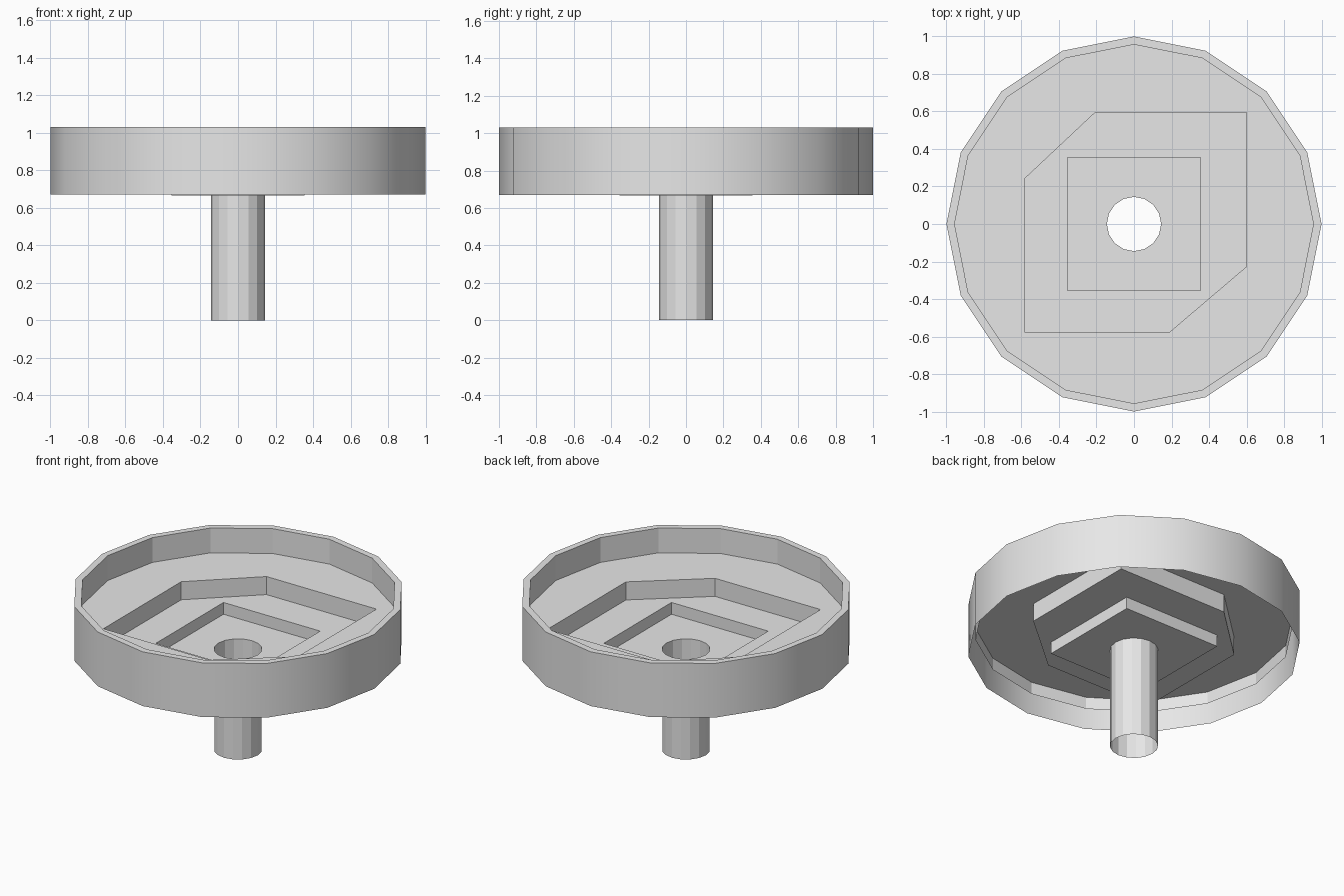
import bpy, bmesh
from math import cos, sin, pi

cube = bpy.data.objects.get("Cube")
if cube:
    bpy.data.objects.remove(cube, do_unlink=True)

grey = bpy.data.materials.new("plain grey")
grey.use_nodes = True
grey.diffuse_color = (0.8, 0.8, 0.8, 1)
grey.node_tree.nodes["Principled BSDF"].inputs["Base Color"].default_value = (0.8, 0.8, 0.8, 1)


def circle(radius, sides=16):
    return [(radius * cos(2 * pi * i / sides), radius * sin(2 * pi * i / sides)) for i in range(sides)]


def finish(name, bm, smooth=False):
    mesh = bpy.data.meshes.new(name)
    bm.to_mesh(mesh)
    bm.free()
    mesh.materials.append(grey)
    mesh.polygons.foreach_set("use_smooth", [smooth] * len(mesh.polygons))
    bpy.context.collection.objects.link(bpy.data.objects.new(name, mesh))


def wall(name, outline, low, high, inward=False, smooth=False):
    """Open vertical sheet following a closed outline."""
    bm = bmesh.new()
    a = [bm.verts.new((x, y, low)) for x, y in outline]
    b = [bm.verts.new((x, y, high)) for x, y in outline]
    for i in range(len(a)):
        j = (i + 1) % len(a)
        face = [a[i], a[j], b[j], b[i]]
        bm.faces.new(face[::-1] if inward else face)
    finish(name, bm, smooth)


def plate(name, outer, hole, z):
    """Flat sheet between an outer outline and a hole."""
    bm = bmesh.new()
    edges = []
    for outline in (outer, hole):
        vs = [bm.verts.new((x, y, z)) for x, y in outline]
        edges += [bm.edges.new((vs[i - 1], vs[i])) for i in range(len(vs))]
    bmesh.ops.triangle_fill(bm, use_beauty=True, use_dissolve=False, edges=edges, normal=(0, 0, 1))
    bm.normal_update()
    bmesh.ops.reverse_faces(bm, faces=[f for f in bm.faces if f.normal.z < 0])
    finish(name, bm)


# Outlines, from the rim inwards
rim = circle(1.0)
lip = circle(0.957)
hexagon = [(0.6, -0.227), (0.6, 0.595), (-0.207, 0.595),
           (-0.585, 0.24), (-0.585, -0.576), (0.19, -0.576)]
square = [(0.355, -0.355), (0.355, 0.355), (-0.355, 0.355), (-0.355, -0.355)]
bore = circle(0.145)

# Heights of the levels
top, floor, step, base = 1.03, 0.865, 0.745, 0.667

# Outer drum and its thin lip
wall("outer_wall", rim, 0.67, top, smooth=True)
plate("rim_top", rim, lip, top)
wall("inner_wall", lip, 0.785, top, inward=True)

# Stepped recess
plate("upper_floor", lip, hexagon, floor)
wall("hexagon_step", hexagon, step, floor, inward=True)
plate("middle_floor", hexagon, square, step)
wall("square_step", square, base, step, inward=True)
plate("lower_floor", square, bore, base)

# Hollow stem, open at both ends
wall("stem", bore, 0, base)
